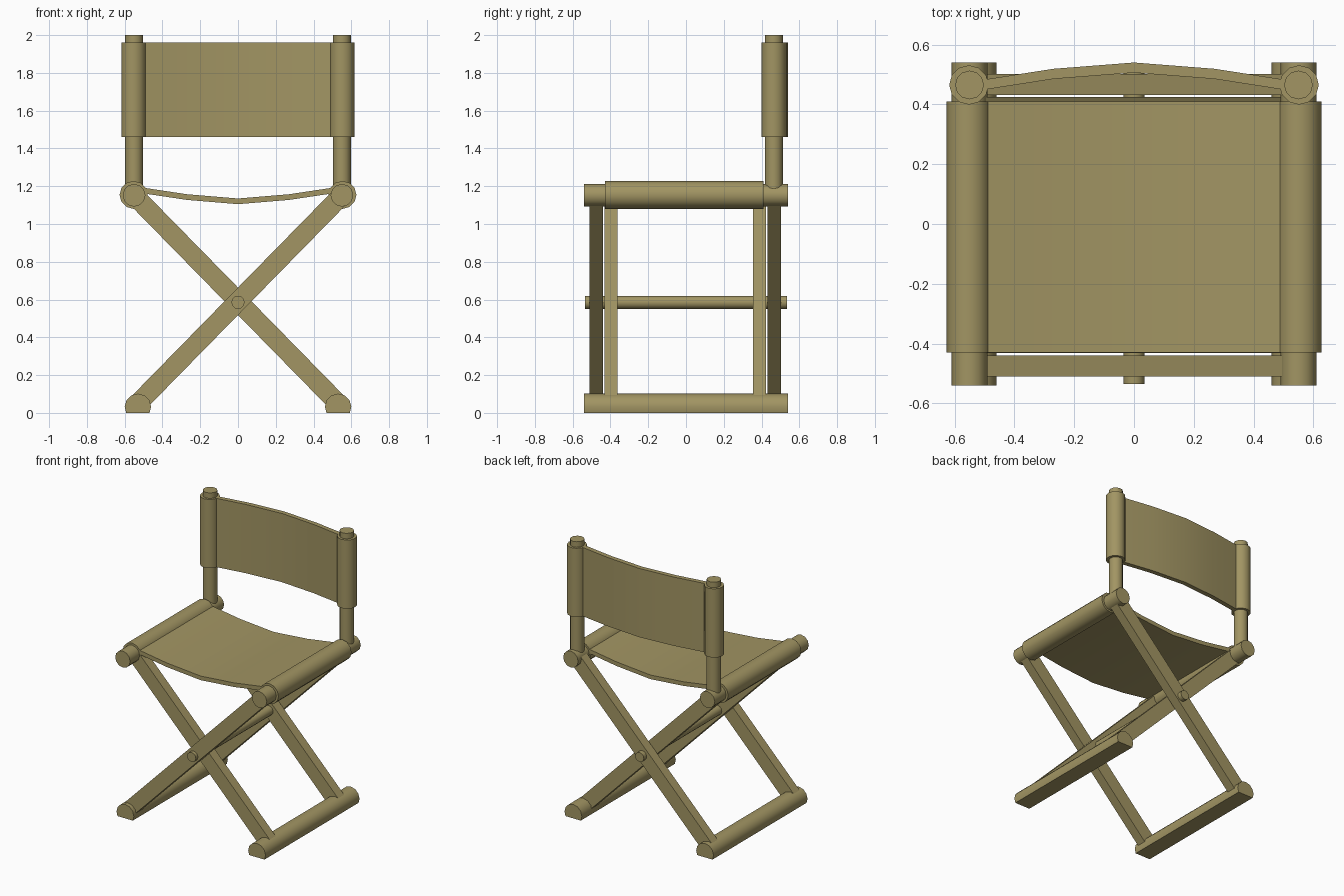
import bpy
import bmesh
from math import radians
from mathutils import Vector

cube = bpy.data.objects.get("Cube")
if cube:
    bpy.data.objects.remove(cube)

mat = bpy.data.materials.new("khaki tan")
COLOR = (0.36, 0.30, 0.125, 1)
mat.diffuse_color = COLOR
mat.use_nodes = True
mat.node_tree.nodes["Principled BSDF"].inputs["Base Color"].default_value = COLOR


def finish(bm, name, smooth=True):
    bmesh.ops.recalc_face_normals(bm, faces=bm.faces[:])
    mesh = bpy.data.meshes.new(name)
    bm.to_mesh(mesh)
    bm.free()
    mesh.materials.append(mat)
    obj = bpy.data.objects.new(name, mesh)
    bpy.context.collection.objects.link(obj)
    if smooth:
        bpy.ops.object.select_all(action="DESELECT")
        obj.select_set(True)
        bpy.context.view_layer.objects.active = obj
        bpy.ops.object.shade_smooth_by_angle(angle=radians(40))
    return obj


def rod(name, start, end, radius, flat_base=False):
    """Round bar between two points, optionally cut flat at the ground."""
    start, end = Vector(start), Vector(end)
    axis = end - start
    bm = bmesh.new()
    bmesh.ops.create_cone(bm, cap_ends=True, segments=12, radius1=radius,
                          radius2=radius, depth=axis.length)
    turn = Vector((0, 0, 1)).rotation_difference(axis).to_matrix()
    bmesh.ops.rotate(bm, verts=bm.verts, matrix=turn)
    bmesh.ops.translate(bm, verts=bm.verts, vec=(start + end) / 2)
    if flat_base:
        cut = bmesh.ops.bisect_plane(
            bm, geom=bm.verts[:] + bm.edges[:] + bm.faces[:],
            plane_co=(0, 0, 0), plane_no=(0, 0, -1), clear_outer=True)
        edges = [e for e in cut["geom_cut"] if isinstance(e, bmesh.types.BMEdge)]
        bmesh.ops.holes_fill(bm, edges=edges, sides=0)
    return finish(bm, name)


def extrude_profile(name, points, offset, smooth=True):
    """Solid made by sweeping a closed outline along a vector."""
    bm = bmesh.new()
    face = bm.faces.new([bm.verts.new(p) for p in points])
    result = bmesh.ops.extrude_face_region(bm, geom=[face], use_keep_orig=True)
    moved = [v for v in result["geom"] if isinstance(v, bmesh.types.BMVert)]
    bmesh.ops.translate(bm, verts=moved, vec=offset)
    return finish(bm, name, smooth)


RAIL_X, RAIL_Z = 0.55, 1.152
FOOT_X, FOOT_Z = 0.53, 0.032
POST_Y = 0.465

# Rails, posts and cloth sleeves on each side
for side, s in (("left", 1), ("right", -1)):
    x = s * RAIL_X
    rod(side + "_seat_rail", (x, -0.54, RAIL_Z), (x, 0.54, RAIL_Z), 0.06)
    rod(side + "_seat_sleeve", (s * 0.553, -0.43, RAIL_Z + 0.002),
        (s * 0.553, 0.41, RAIL_Z + 0.002), 0.074)
    rod(side + "_back_post", (x, POST_Y, RAIL_Z), (x, POST_Y, 2), 0.048)
    rod(side + "_back_sleeve", (s * 0.552, POST_Y, 1.46), (s * 0.552, POST_Y, 1.96), 0.066)
    rod(side + "_foot_rail", (s * FOOT_X, -0.54, FOOT_Z),
        (s * FOOT_X, 0.54, FOOT_Z), 0.07, flat_base=True)

# Crossed legs: the outer pair leans one way, the inner pair the other
for name, s, y in (("front_outer_leg", 1, -0.51), ("back_outer_leg", 1, 0.432),
                   ("front_inner_leg", -1, -0.432), ("back_inner_leg", -1, 0.354)):
    low = Vector((-s * FOOT_X, y, 0.05))
    high = Vector((s * RAIL_X, y, RAIL_Z))
    half = (high - low).normalized().cross(Vector((0, 1, 0))) * 0.051
    extrude_profile(name, [low + half, high + half, high - half, low - half],
                    (0, 0.07, 0), smooth=False)

# Pivot rod through the leg crossings
rod("pivot_rod", (0, -0.535, 0.585), (0, 0.535, 0.585), 0.035)

# Sagging seat cloth and bowed back cloth
STATIONS = (-0.52, -0.27, 0, 0.27, 0.52)
seat_top = [(x, 1.135 + 0.06 * (abs(x) / 0.52) ** 1.5) for x in STATIONS]
seat_loop = seat_top + [(x, z - 0.03) for x, z in reversed(seat_top)]
extrude_profile("seat_cloth", [(x, -0.43, z) for x, z in seat_loop], (0, 0.84, 0))

back_rear = [(x, 0.54 - 0.06 * (abs(x) / 0.52) ** 1.6) for x in STATIONS]
back_loop = back_rear + [(x, y - 0.034) for x, y in reversed(back_rear)]
extrude_profile("back_cloth", [(x, y, 1.46) for x, y in back_loop], (0, 0, 0.5))
